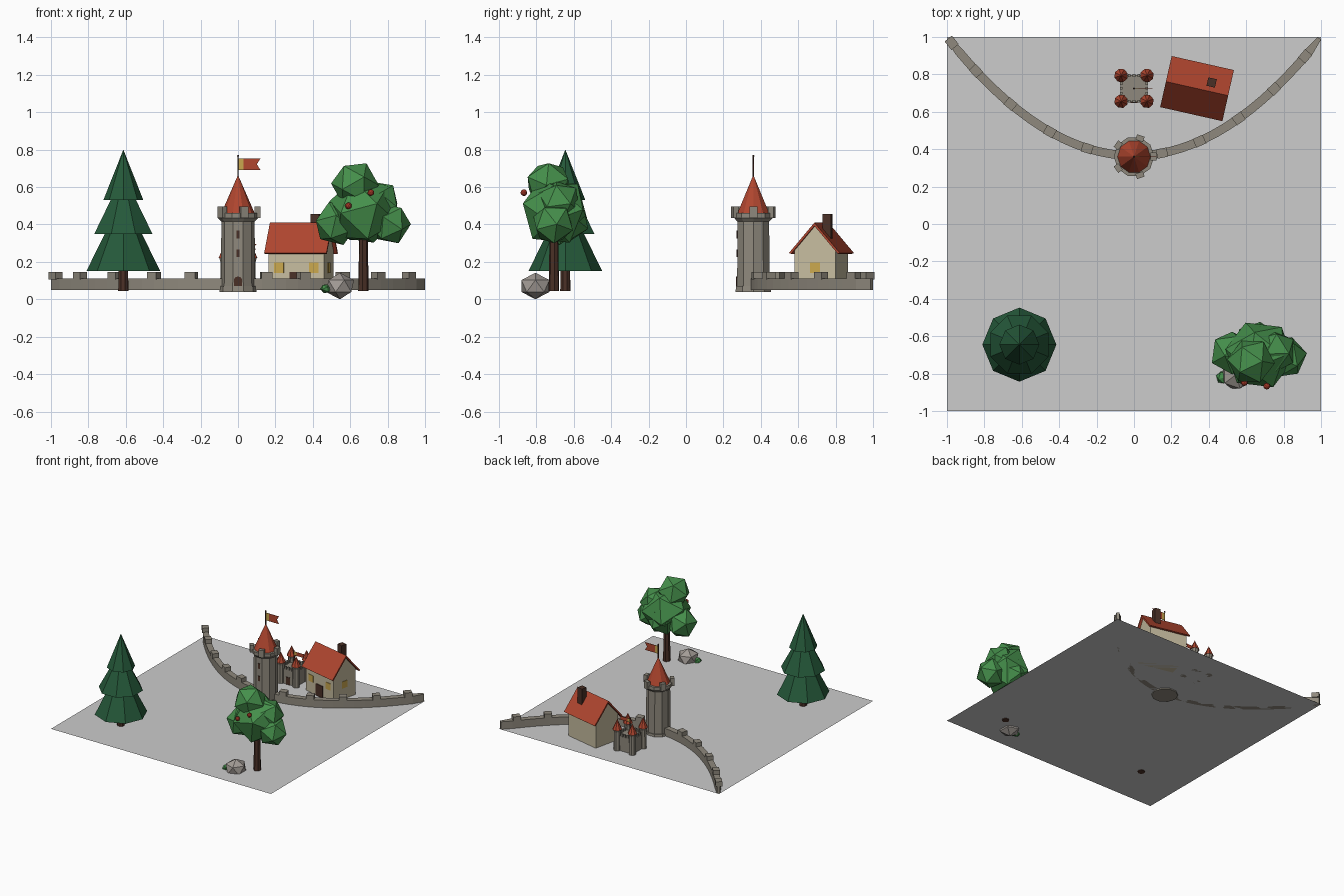
import bpy, bmesh, math, random
from mathutils import Matrix, Vector, Euler

if "Cube" in bpy.data.objects:
    bpy.data.objects.remove(bpy.data.objects["Cube"])
random.seed(4)


def material(name, code):
    def lin(i):
        c = int(code[i:i + 2], 16) / 255
        return c / 12.92 if c < 0.04045 else ((c + 0.055) / 1.055) ** 2.4
    colour = (lin(0), lin(2), lin(4), 1)
    m = bpy.data.materials.new(name)
    m.use_nodes = True
    m.diffuse_color = colour
    m.node_tree.nodes["Principled BSDF"].inputs["Base Color"].default_value = colour
    return m


GROUND = material("pale grey", "cccccc")
STONE = material("warm stone", "8f897d")
ROCK = material("rock grey", "a39c96")
BROWN = material("dark brown", "4a3026")
RED = material("roof red", "b0462f")
APPLE = material("apple red", "9c3424")
CREAM = material("cream plaster", "c6bc9f")
GOLD = material("window gold", "caa74e")
PINE = material("pine green", "25593a")
LEAF = material("leaf green", "458f4b")


def finish(name, bm, mat, matrix=Matrix()):
    bmesh.ops.recalc_face_normals(bm, faces=bm.faces)
    me = bpy.data.meshes.new(name)
    bm.to_mesh(me)
    bm.free()
    me.materials.append(mat)
    ob = bpy.data.objects.new(name, me)
    ob.matrix_world = matrix
    bpy.context.collection.objects.link(ob)
    return ob


def place(loc, turn=0):
    return Matrix.Translation(loc) @ Matrix.Rotation(turn, 4, "Z")


def box(name, mat, loc, size, turn=0, parent=Matrix()):
    bm = bmesh.new()
    bmesh.ops.create_cube(bm, size=1)
    bmesh.ops.scale(bm, vec=size, verts=bm.verts)
    return finish(name, bm, mat, parent @ place(loc, turn))


def cone(name, mat, x, y, low, high, r1, r2, sides=10, turn=math.radians(18)):
    bm = bmesh.new()
    bmesh.ops.create_cone(bm, cap_ends=True, segments=sides, radius1=r1, radius2=r2, depth=high - low)
    bmesh.ops.remove_doubles(bm, verts=bm.verts, dist=1e-5)
    return finish(name, bm, mat, place((x, y, (low + high) / 2), turn))


def blob(name, mat, loc, size, spin=True, detail=1):
    bm = bmesh.new()
    bmesh.ops.create_icosphere(bm, subdivisions=detail, radius=1)
    if spin:
        rot = Euler([random.uniform(0, 3) for _ in range(3)]).to_matrix()
        bmesh.ops.rotate(bm, matrix=rot, verts=bm.verts)
    bmesh.ops.scale(bm, vec=size, verts=bm.verts)
    return finish(name, bm, mat, place(loc))


def plate(name, mat, points, thick, matrix):
    """Upright outline in x and z, given a thickness along y."""
    bm = bmesh.new()
    face = bm.faces.new([bm.verts.new((x, -thick / 2, z)) for x, z in points])
    new = bmesh.ops.extrude_face_region(bm, geom=[face])["geom"]
    moved = [v for v in new if isinstance(v, bmesh.types.BMVert)]
    bmesh.ops.translate(bm, vec=(0, thick, 0), verts=moved)
    return finish(name, bm, mat, matrix)


BASE = 0.05

# Ground sheet
bm = bmesh.new()
bmesh.ops.create_grid(bm, x_segments=1, y_segments=1, size=1)
finish("ground", bm, GROUND, place((0, 0, BASE)))

# Curved wall with merlons
def wall_point(x):
    return Vector((x, 0.365 + 0.635 * x * x, 0))


def wall_side(x):
    return Vector((-1.27 * x, 1, 0)).normalized()


bm = bmesh.new()
rings = []
for i in range(33):
    x = -1 + i / 16
    ring = []
    for side, z in ((-1, BASE), (1, BASE), (1, 0.112), (-1, 0.112)):
        p = wall_point(x) + wall_side(x) * 0.023 * side
        p.x, p.y = max(-1, min(1, p.x)), min(1, p.y)
        ring.append(bm.verts.new((p.x, p.y, z)))
    rings.append(ring)
for a, b in zip(rings, rings[1:]):
    for k in range(4):
        bm.faces.new((a[k], a[(k + 1) % 4], b[(k + 1) % 4], b[k]))
bm.faces.new(rings[0])
bm.faces.new(rings[-1])
finish("curved_wall", bm, STONE)
for x in (-0.975, -0.845, -0.66, -0.45, -0.25, 0.15, 0.35, 0.56, 0.75, 0.915):
    p = wall_point(x)
    box("wall_merlon", STONE, (p.x, p.y, 0.125), (0.058, 0.05, 0.04), math.atan(1.27 * x))

# Round tower
TY = 0.36
cone("tower_plinth", STONE, 0, TY, 0.04, 0.07, 0.1, 0.097)
cone("tower_body", STONE, 0, TY, 0.06, 0.43, 0.091, 0.089)
cone("tower_corbel", STONE, 0, TY, 0.415, 0.435, 0.09, 0.108)
cone("tower_parapet", STONE, 0, TY, 0.435, 0.462, 0.108, 0.108)
cone("tower_roof", RED, 0, TY, 0.435, 0.665, 0.1, 0)
for k in range(5):
    a = math.tau * k / 5
    box("tower_merlon", STONE, (0.104 * math.cos(a), TY + 0.104 * math.sin(a), 0.465),
        (0.03, 0.042, 0.06), a)
for low, high in ((0.325, 0.368), (0.225, 0.265)):
    box("tower_window", BROWN, (0, TY - 0.086, (low + high) / 2), (0.018, 0.008, high - low))
arch = [(-0.022, 0.07), (0.022, 0.07)]
arch += [(0.022 * math.cos(t * math.pi / 6), 0.1 + 0.022 * math.sin(t * math.pi / 6)) for t in range(7)]
plate("tower_door", BROWN, arch, 0.009, place((0, TY - 0.087, 0)))


# Flags, with a gold band at the pole and a forked tail
def flag(y, low, z, top, length, height):
    cone("flag_pole", BROWN, 0, y, low, top, 0.004, 0.004, 6)
    blob("pole_ball", BROWN, (0, y, top), (0.006,) * 3, False)
    h, band = height / 2, length * 0.25
    plate("flag_band", GOLD, [(0, -h), (band, -h), (band, h), (0, h)], 0.003, place((0, y, z)))
    tail = [(band, -h), (length, -h), (length * 0.84, 0), (length, h), (band, h)]
    plate("flag_tail", RED, tail, 0.003, place((0, y, z)))


flag(TY, 0.65, 0.722, 0.767, 0.12, 0.062)

# Small keep with four corner turrets
KY, KR = 0.725, 0.069
box("keep_body", STONE, (0, KY, 0.11), (0.145, 0.145, 0.12))
for sx in (-1, 1):
    for sy in (-1, 1):
        x, y = sx * KR, KY + sy * KR
        cone("keep_turret", STONE, x, y, BASE, 0.215, 0.028, 0.026, 8)
        cone("keep_turret_rim", STONE, x, y, 0.2, 0.222, 0.027, 0.032, 8)
        cone("keep_turret_roof", RED, x, y, 0.22, 0.3, 0.037, 0, 8)
for side in (-1, 1):
    for step in (-0.026, 0, 0.026):
        box("keep_merlon", STONE, (step, KY + side * KR, 0.18), (0.014, 0.014, 0.025))
        box("keep_merlon", STONE, (side * KR, KY + step, 0.18), (0.014, 0.014, 0.025))
box("keep_gate", BROWN, (0, KY - 0.074, 0.08), (0.035, 0.006, 0.06))
flag(KY, 0.16, 0.28, 0.3, 0.1, 0.03)

# Cottage
HOUSE = place((0.337, 0.724, 0), math.radians(-12.7))
W, L, EAVE, RIDGE = 0.112, 0.152, 0.265, 0.395
gable = [(-W, BASE), (W, BASE), (W, EAVE), (0, RIDGE), (-W, EAVE)]
QUARTER = Matrix.Rotation(math.pi / 2, 4, "Z")
plate("cottage_walls", CREAM, gable, 2 * L, HOUSE @ QUARTER)
roof = [(-0.14, 0.247), (0, 0.41), (0.14, 0.247), (0.128, 0.243), (0, 0.392), (-0.128, 0.243)]
plate("cottage_roof", RED, roof, 0.341, HOUSE @ QUARTER)
box("chimney", BROWN, (0.069, 0.049, 0.38), (0.046, 0.046, 0.15), 0, HOUSE)
box("cottage_door", BROWN, (0, -W - 0.002, 0.098), (0.075, 0.008, 0.096), 0, HOUSE)
for x in (-0.095, 0.095):
    box("cottage_window", GOLD, (x, -W - 0.001, 0.168), (0.052, 0.006, 0.055), 0, HOUSE)
box("gable_window", GOLD, (L + 0.001, 0, 0.168), (0.006, 0.055, 0.055), 0, HOUSE)

# Pine
PX, PY = -0.613, -0.645
cone("pine_trunk", BROWN, PX, PY, 0.045, 0.2, 0.029, 0.025, 8)
for low, high, r, turn in ((0.15, 0.55, 0.198, 0), (0.35, 0.67, 0.168, math.pi / 8), (0.53, 0.8, 0.107, 0)):
    cone("pine_tier", PINE, PX, PY, low, high, r, 0, 8, turn)

# Apple tree
cone("tree_trunk", BROWN, 0.67, -0.706, 0.045, 0.42, 0.029, 0.022, 7)
for loc, r in (((0.67, -0.7, 0.47), 0.192), ((0.625, -0.735, 0.615), 0.128),
               ((0.525, -0.69, 0.405), 0.122), ((0.81, -0.71, 0.405), 0.116),
               ((0.66, -0.64, 0.42), 0.125), ((0.75, -0.68, 0.52), 0.12)):
    blob("tree_crown", LEAF, loc, (r, r, r))
for loc in ((0.71, -0.867, 0.57), (0.59, -0.848, 0.5)):
    blob("apple", APPLE, loc, (0.018,) * 3, False, 2)

# Rock and small shrub
blob("rock", ROCK, (0.545, -0.805, 0.071), (0.084, 0.088, 0.071), False)
blob("shrub", LEAF, (0.472, -0.82, 0.057), (0.034, 0.036, 0.026))
